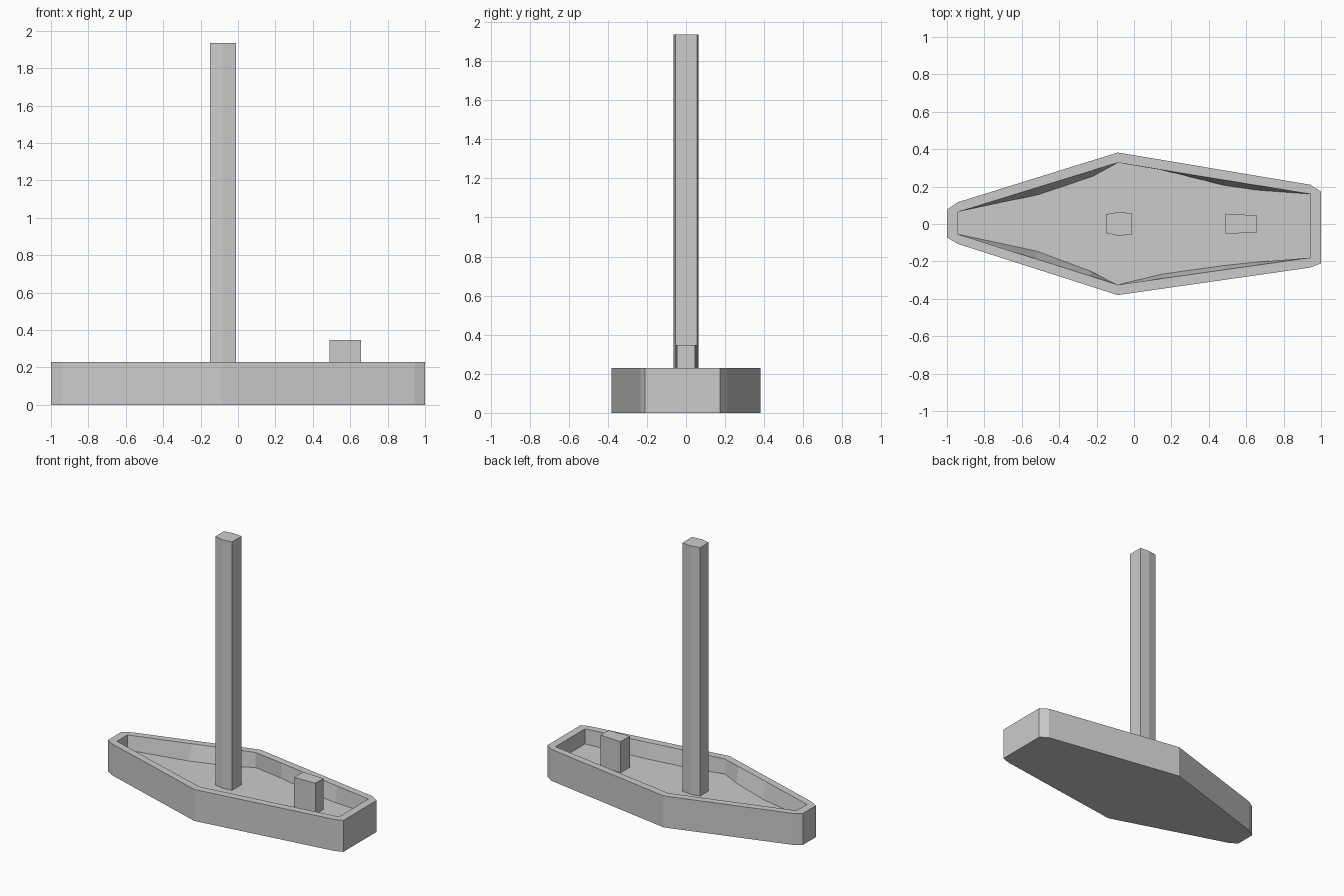
import bpy, bmesh

if "Cube" in bpy.data.objects:
    bpy.data.objects.remove(bpy.data.objects["Cube"])

RIM, FLOOR = 0.23, 0.12


def finish(name, bm):
    bmesh.ops.recalc_face_normals(bm, faces=bm.faces[:])
    mesh = bpy.data.meshes.new(name)
    bm.to_mesh(mesh)
    bm.free()
    obj = bpy.data.objects.new(name, mesh)
    bpy.context.collection.objects.link(obj)
    return obj


def ring(bm, points, z):
    return [bm.verts.new((x, y, z)) for x, y in points]


def walls(bm, a, b):
    for i in range(len(a)):
        j = (i + 1) % len(a)
        bm.faces.new((a[i], a[j], b[j], b[i]))


def prism(name, points, z0, z1):
    bm = bmesh.new()
    low, high = ring(bm, points, z0), ring(bm, points, z1)
    walls(bm, low, high)
    bm.faces.new(low)
    bm.faces.new(high)
    return finish(name, bm)


# Hull outline, clockwise from the bow
outer = [(-1, .077), (-.94, .117), (-.087, .382), (.943, .21), (1, .173),
         (1, -.211), (.943, -.233), (-.087, -.38), (-.94, -.107), (-1, -.072)]

# Deck edge bulges inward below the straight inner rim
port = [(-.94, .065), (-.51, .157), (-.22, .255), (-.087, .328),
        (.15, .288), (.48, .207), (.66, .181), (.943, .16)]
starboard = [(.943, -.18), (.66, -.203), (.48, -.222), (.15, -.268),
             (-.087, -.325), (-.23, -.253), (-.52, -.145), (-.94, -.055)]


def straighten(side, peak):
    # Slide side points onto the straight lines bow-peak-stern
    out = []
    for i, (x, y) in enumerate(side):
        a, b = (side[0], side[peak]) if i <= peak else (side[peak], side[-1])
        t = (x - a[0]) / (b[0] - a[0])
        out.append((x, a[1] + t * (b[1] - a[1])))
    return out


inner = straighten(port, 3) + straighten(starboard, 4)

bm = bmesh.new()
base, top = ring(bm, outer, 0), ring(bm, outer, RIM)
lip, deck = ring(bm, inner, RIM), ring(bm, port + starboard, FLOOR)
bm.faces.new(base)
walls(bm, base, top)
walls(bm, lip, deck)
bm.faces.new(deck)
# Flat rim between outer and inner outlines
rim_edges = [bm.edges.get((r[i - 1], r[i])) for r in (top, lip) for i in range(len(r))]
bmesh.ops.triangle_fill(bm, edges=rim_edges, use_beauty=True, normal=(0, 0, 1))
finish("hull", bm)

# Mast
prism("mast", [(-.15, .052), (-.083, .064), (-.01, .057),
               (-.01, -.055), (-.083, -.063), (-.15, -.048)], FLOOR, 1.935)

# Small seat block near the stern
prism("seat_block", [(.49, .055), (.658, .046), (.658, -.046), (.49, -.052)], FLOOR, .347)
